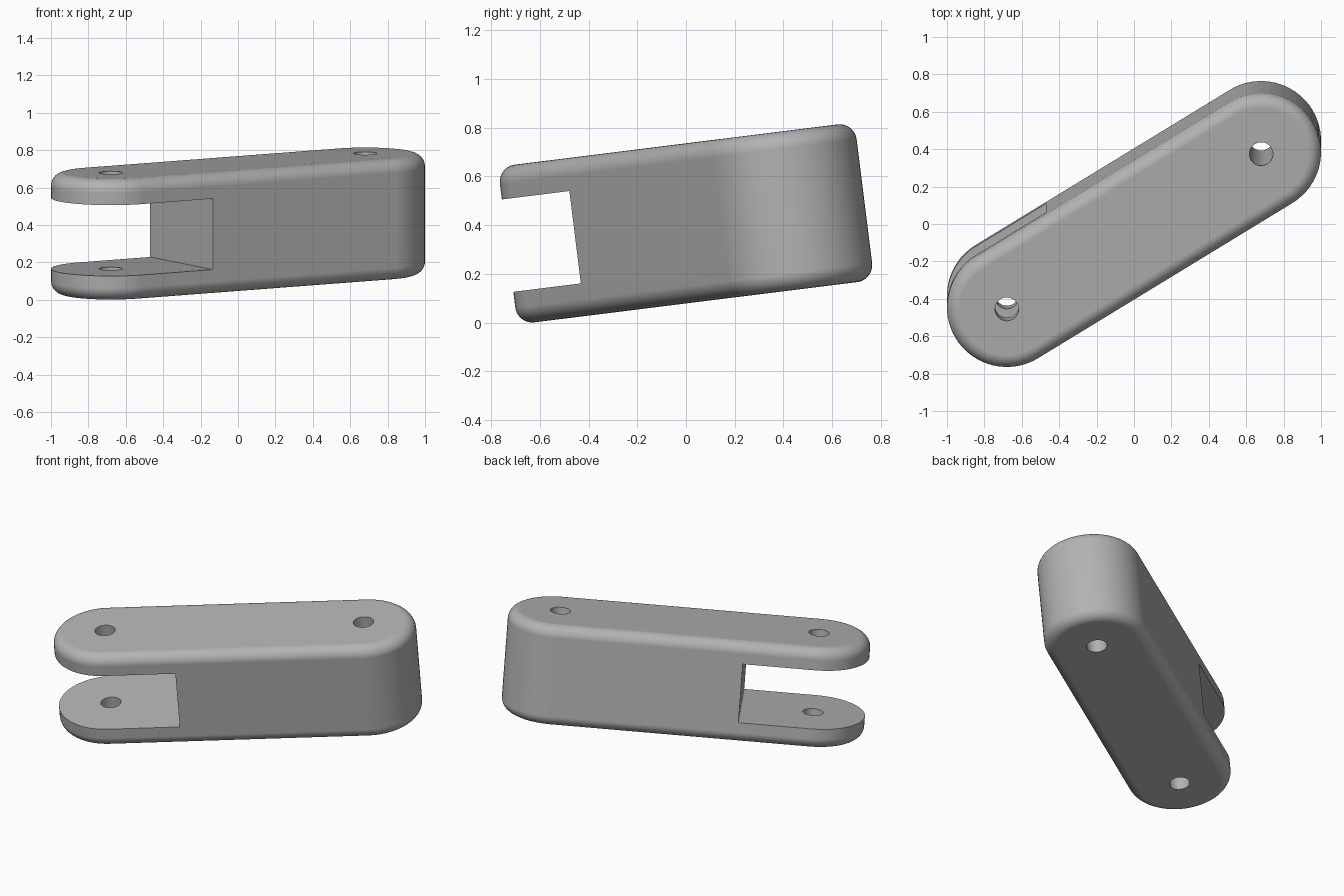
import bpy, bmesh, math
from mathutils import Matrix, Vector

cube = bpy.data.objects.get("Cube")
if cube:
    bpy.data.objects.remove(cube, do_unlink=True)

REACH = 0.798          # half distance between the pin holes
RADIUS = 0.32          # rounded end radius
HALF = 0.326           # half thickness
FILLET = 0.07
HOLE = 0.063
SLOT_HALF, SLOT_END = 0.191, -0.355
ARC, STEPS = 32, 8
TILT = 0.124
HEADING = math.atan2(0.418, 0.68)

grey = bpy.data.materials.new("plain grey")
grey.use_nodes = True
colour = (0.45, 0.45, 0.45, 1)
grey.diffuse_color = colour
grey.node_tree.nodes["Principled BSDF"].inputs["Base Color"].default_value = colour


def make_object(name, bm):
    bmesh.ops.recalc_face_normals(bm, faces=bm.faces)
    mesh = bpy.data.meshes.new(name)
    bm.to_mesh(mesh)
    bm.free()
    mesh.materials.append(grey)
    obj = bpy.data.objects.new(name, mesh)
    bpy.context.collection.objects.link(obj)
    return obj


def stadium_ring(bm, radius, z):
    ring = []
    for side in (1, -1):
        for i in range(ARC + 1):
            a = math.pi * (i / ARC - 0.5)
            ring.append(bm.verts.new((side * (REACH + radius * math.cos(a)),
                                      side * radius * math.sin(a), z)))
    return ring


# Round-ended link body with filleted top and bottom rims
bm = bmesh.new()
rings = []
for side in (-1, 1):
    for i in range(STEPS + 1):
        k = STEPS - i if side < 0 else i
        a = math.pi / 2 * k / STEPS
        rings.append(stadium_ring(bm, RADIUS - FILLET + FILLET * math.cos(a),
                                  side * (HALF - FILLET + FILLET * math.sin(a))))
for low, high in zip(rings, rings[1:]):
    for i in range(len(low)):
        j = (i + 1) % len(low)
        bm.faces.new((low[i], low[j], high[j], high[i]))
bm.faces.new(rings[0])
bm.faces.new(rings[-1])
link = make_object("fork_link", bm)

# Cutters: fork slot and the two pin holes
cutters = []
bm = bmesh.new()
length = 1.2
bmesh.ops.create_cube(bm, size=1, matrix=Matrix.Translation((SLOT_END - length / 2, 0, 0))
                      @ Matrix.Diagonal((length, 1, 2 * SLOT_HALF, 1)))
cutters.append(make_object("slot_cutter", bm))
for x in (-REACH, REACH):
    bm = bmesh.new()
    bmesh.ops.create_cone(bm, cap_ends=True, segments=40, radius1=HOLE, radius2=HOLE,
                          depth=1, matrix=Matrix.Translation((x, 0, 0)))
    cutters.append(make_object("pin_hole_cutter", bm))

bpy.ops.object.select_all(action="DESELECT")
link.select_set(True)
bpy.context.view_layer.objects.active = link
for cutter in cutters:
    cutter.hide_render = True
    mod = link.modifiers.new("cut", "BOOLEAN")
    mod.operation = "DIFFERENCE"
    mod.solver = "EXACT"
    mod.object = cutter
    bpy.ops.object.modifier_apply(modifier=mod.name)
    bpy.data.objects.remove(cutter, do_unlink=True)

# Smooth rims and bores, keeping the flats clean
bpy.ops.object.shade_smooth_by_angle(angle=math.radians(30))
normals = link.modifiers.new("clean flats", "WEIGHTED_NORMAL")
normals.keep_sharp = True

# Swing and tilt the link into its resting pose
link.matrix_world = (Matrix.Translation((0, 0, 0.4075)) @ Matrix.Rotation(TILT, 4, "X")
                     @ Matrix.Rotation(HEADING, 4, "Z"))
